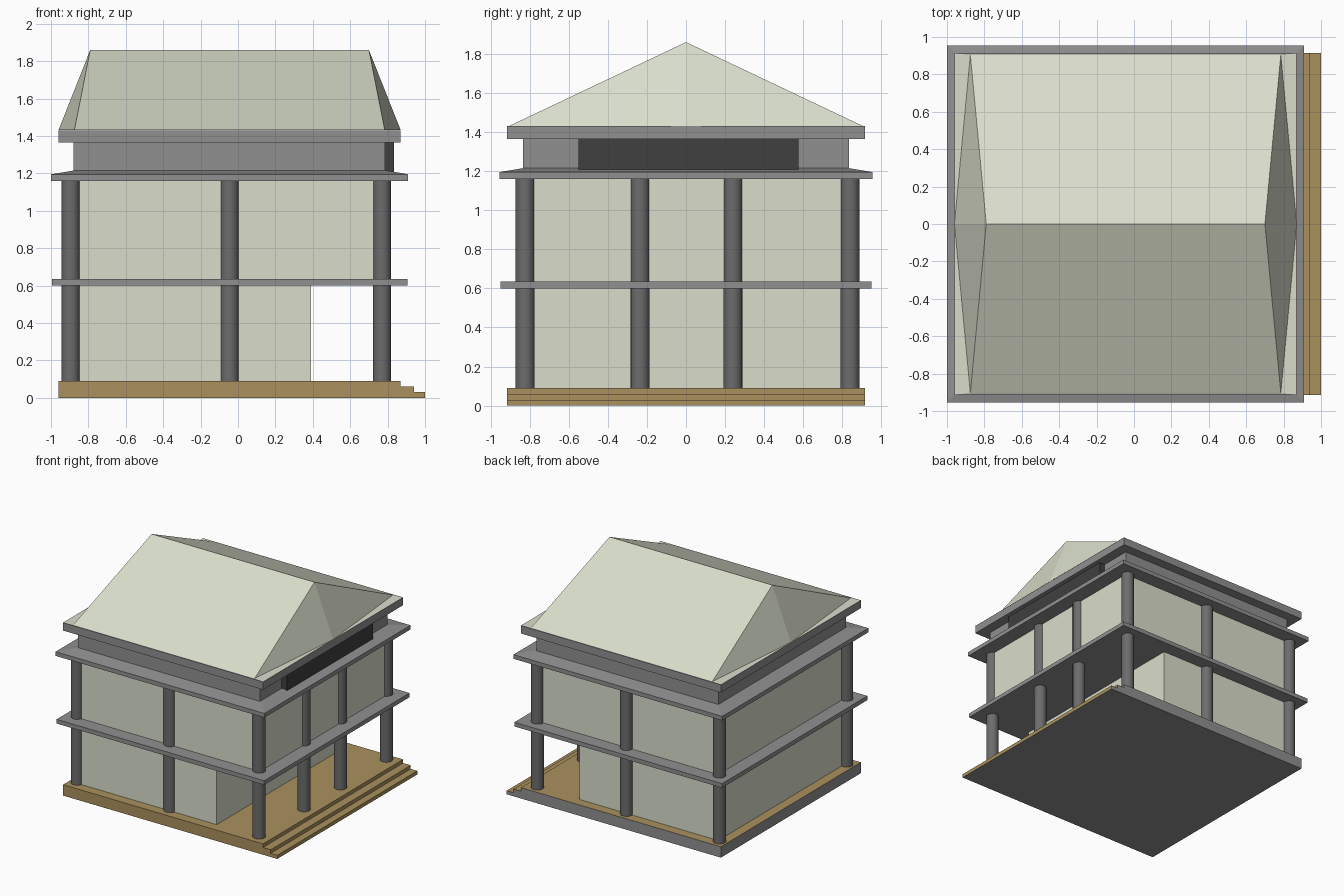
import bpy, bmesh

if "Cube" in bpy.data.objects:
    bpy.data.objects.remove(bpy.data.objects["Cube"])


def material(name, rgb):
    m = bpy.data.materials.new(name)
    m.diffuse_color = (*rgb, 1)
    m.use_nodes = True
    m.node_tree.nodes["Principled BSDF"].inputs["Base Color"].default_value = m.diffuse_color
    return m


CREAM = material("cream", (0.70, 0.73, 0.60))
TAN = material("tan", (0.40, 0.28, 0.11))
DARK = material("dark", (0.05, 0.05, 0.05))
GREY = material("grey", (0.28, 0.28, 0.28))
COLUMN = material("column_grey", (0.15, 0.15, 0.15))


def mesh_object(name, verts, faces, *mats):
    me = bpy.data.meshes.new(name)
    me.from_pydata(verts, [], faces)
    bm = bmesh.new()
    bm.from_mesh(me)
    bmesh.ops.recalc_face_normals(bm, faces=bm.faces)
    bm.to_mesh(me)
    bm.free()
    for m in mats:
        me.materials.append(m)
    ob = bpy.data.objects.new(name, me)
    bpy.context.collection.objects.link(ob)
    return ob


def box(name, x0, x1, y0, y1, z0, z1, mat, top=None):
    """Box; top=(x0, x1, y0, y1) gives a tapered upper rectangle."""
    def ring(a, b, c, d, z):
        return [(a, c, z), (b, c, z), (b, d, z), (a, d, z)]
    verts = ring(x0, x1, y0, y1, z0) + ring(*(top or (x0, x1, y0, y1)), z1)
    sides = [(i, (i + 1) % 4, 4 + (i + 1) % 4, 4 + i) for i in range(4)]
    return mesh_object(name, verts, [(3, 2, 1, 0), (4, 5, 6, 7)] + sides, mat)


# Stepped base: side profile extruded along y; back, left and underside stay grey
prof = [(-0.96, 0), (1.0, 0), (1.0, 0.03), (0.94, 0.03), (0.94, 0.06),
        (0.87, 0.06), (0.87, 0.09), (-0.96, 0.09)]
n = len(prof)
base = mesh_object(
    "stepped_base",
    [(x, y, z) for y in (-0.915, 0.915) for x, z in prof],
    [tuple(range(n)), tuple(range(n, 2 * n))]
    + [(i, (i + 1) % n, n + (i + 1) % n, n + i) for i in range(n)],
    TAN, GREY)
for p in base.data.polygons:
    if p.normal.y > 0.5 or p.normal.x < -0.5 or p.normal.z < -0.5:
        p.material_index = 1

# Walls: the lower storey stops short to leave a porch
box("lower_walls", -0.88, 0.39, -0.835, 0.835, 0.09, 0.60, CREAM)
box("upper_walls", -0.88, 0.785, -0.835, 0.835, 0.635, 1.16, CREAM)

# Floor slabs, with a sloped cap on the upper one
box("middle_slab", -0.995, 0.905, -0.95, 0.95, 0.60, 0.635, GREY)
box("upper_slab", -1.0, 0.91, -0.955, 0.955, 1.16, 1.195, GREY)
box("upper_slab_slope", -1.0, 0.91, -0.955, 0.955, 1.195, 1.215, GREY,
    top=(-0.88, 0.80, -0.835, 0.835))

# Frieze with dark panel, and eave
box("frieze", -0.88, 0.785, -0.835, 0.835, 1.205, 1.37, GREY)
box("dark_panel", 0.70, 0.835, -0.55, 0.575, 1.205, 1.367, DARK)
box("eave", -0.96, 0.87, -0.915, 0.915, 1.365, 1.43, GREY)

# Columns: three along each side, two more across the porch, on both storeys
spots = [(x, y) for x in (-0.895, -0.045, 0.77) for y in (-0.823, 0.84)]
spots += [(0.77, -0.235), (0.77, 0.24)]
for level, z0, z1 in (("lower", 0.09, 0.60), ("upper", 0.635, 1.16)):
    for x, y in spots:
        bpy.ops.mesh.primitive_cylinder_add(
            vertices=16, radius=0.049, depth=z1 - z0,
            location=(x, y, (z0 + z1) / 2))
        col = bpy.context.object
        col.name = level + "_column"
        col.data.materials.append(COLUMN)
        bpy.ops.object.shade_smooth_by_angle()

# Roof: two long slopes, each end folded along its middle
Z = 1.431
mesh_object(
    "roof",
    [(-0.79, 0, 1.86), (0.70, 0, 1.86),
     (-0.875, -0.905, Z), (0.785, -0.905, Z), (0.87, -0.912, Z), (0.87, 0, Z),
     (0.87, 0.912, Z), (0.785, 0.905, Z), (-0.875, 0.905, Z),
     (-0.96, 0.912, Z), (-0.96, 0, Z), (-0.96, -0.912, Z)],
    [(0, 2, 3, 1), (1, 7, 8, 0),
     (1, 3, 5), (1, 5, 7), (0, 8, 10), (0, 10, 2),
     (3, 4, 5), (5, 6, 7), (8, 9, 10), (10, 11, 2),
     (11, 10, 9, 8, 7, 6, 5, 4, 3, 2)],
    CREAM)
